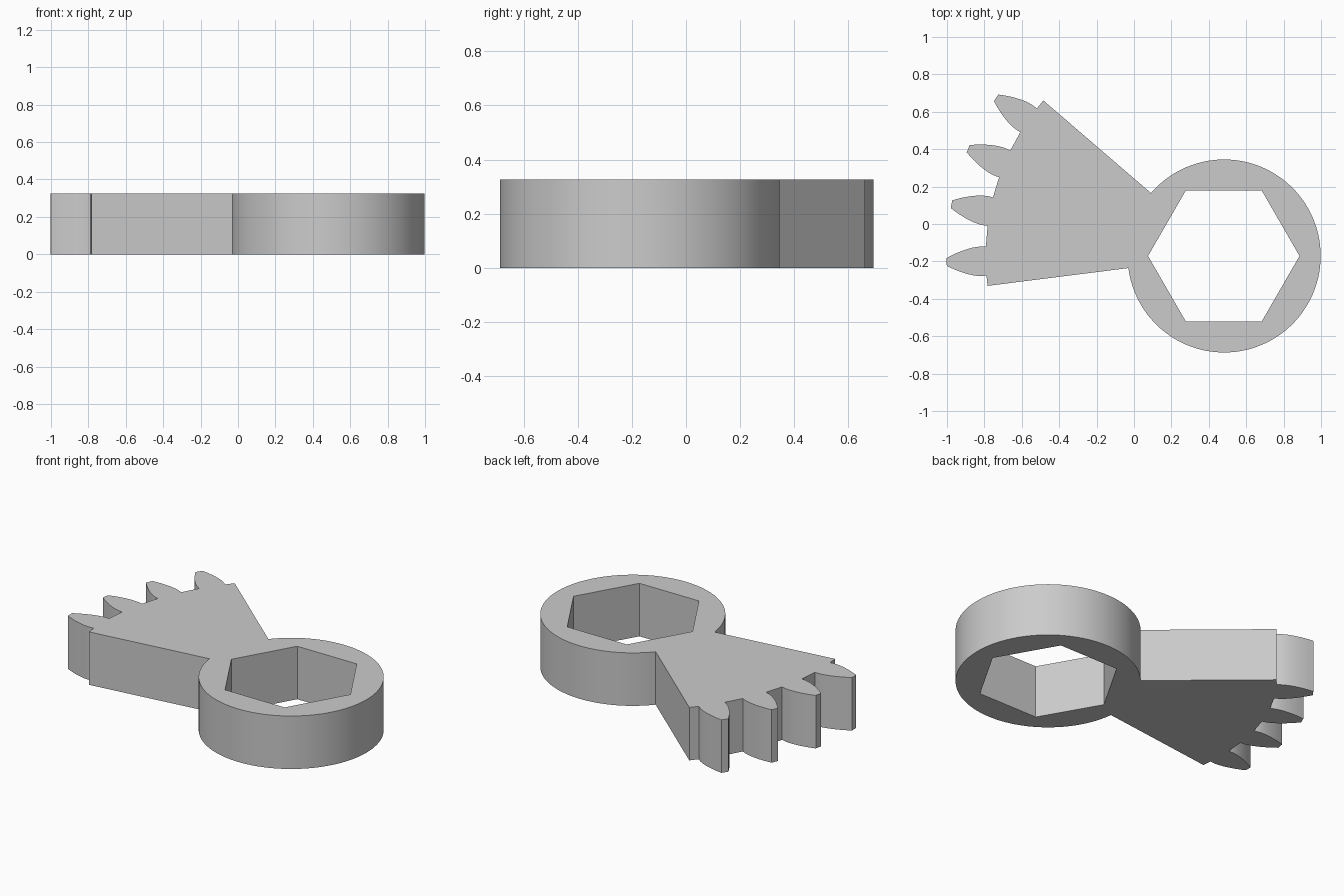
import bpy, bmesh
from math import acos, cos, pi, radians, sin, sqrt
from mathutils import Vector

if "Cube" in bpy.data.objects:
    bpy.data.objects.remove(bpy.data.objects["Cube"])

HEIGHT = 0.326
HUB = Vector((0.482, -0.171, 0))
RING_R, HEX_R = 0.516, 0.405
ROOT_R, BASE_R, TIP_R = 1.275, 1.302, 1.484
MIDDLE, HALF_SECTOR, PITCH = radians(163.25), radians(23.95), radians(12)
TOOTH_HALF = radians(3.47)
RING_STEPS, FLANK_STEPS = 84, 8


def polar(radius, angle):
    return HUB + Vector((radius * cos(angle), radius * sin(angle), 0))


def tooth_flank():
    """Radius and half angle along one involute flank, root to tip."""
    points = [(ROOT_R, TOOTH_HALF)]
    for i in range(FLANK_STEPS + 1):
        r = BASE_R + (TIP_R - BASE_R) * i / FLANK_STEPS
        roll = sqrt(max((r / BASE_R) ** 2 - 1, 0)) - acos(BASE_R / r)
        points.append((r, TOOTH_HALF - roll))
    return points


# Outer outline: round ring, then the toothed sector on its far side
outline = []
sweep = 2 * pi - 2 * HALF_SECTOR
for i in range(RING_STEPS + 1):
    outline.append(polar(RING_R, MIDDLE + HALF_SECTOR + sweep * i / RING_STEPS))
outline.append(polar(ROOT_R, MIDDLE - HALF_SECTOR))
flank = tooth_flank()
for n in range(4):
    centre = MIDDLE + (n - 1.5) * PITCH
    outline += [polar(r, centre - a) for r, a in flank]
    outline += [polar(r, centre + a) for r, a in reversed(flank)]
outline.append(polar(ROOT_R, MIDDLE + HALF_SECTOR))

# Hexagonal socket
socket = [polar(HEX_R, i * pi / 3) - Vector((0.002, 0, 0)) for i in range(6)]

# Fill between the two loops and extrude upward
bm = bmesh.new()
edges = []
for loop in (outline, socket):
    verts = [bm.verts.new(p) for p in loop]
    edges += [bm.edges.new((v, verts[i - 1])) for i, v in enumerate(verts)]
bmesh.ops.triangle_fill(bm, edges=edges, use_beauty=True, normal=(0, 0, 1))
top = bmesh.ops.extrude_face_region(bm, geom=bm.faces[:])
moved = [g for g in top["geom"] if isinstance(g, bmesh.types.BMVert)]
bmesh.ops.translate(bm, verts=moved, vec=(0, 0, HEIGHT))
bmesh.ops.recalc_face_normals(bm, faces=bm.faces[:])
mesh = bpy.data.meshes.new("toothed_lever")
bm.to_mesh(mesh)
bm.free()

lever = bpy.data.objects.new("toothed_lever", mesh)
bpy.context.collection.objects.link(lever)

# Plain grey
grey = bpy.data.materials.new("plain_grey")
grey.use_nodes = True
colour = (0.6, 0.6, 0.6, 1)
grey.diffuse_color = colour
grey.node_tree.nodes["Principled BSDF"].inputs["Base Color"].default_value = colour
mesh.materials.append(grey)

bpy.context.view_layer.objects.active = lever
lever.select_set(True)
bpy.ops.object.shade_smooth_by_angle(angle=radians(20))
